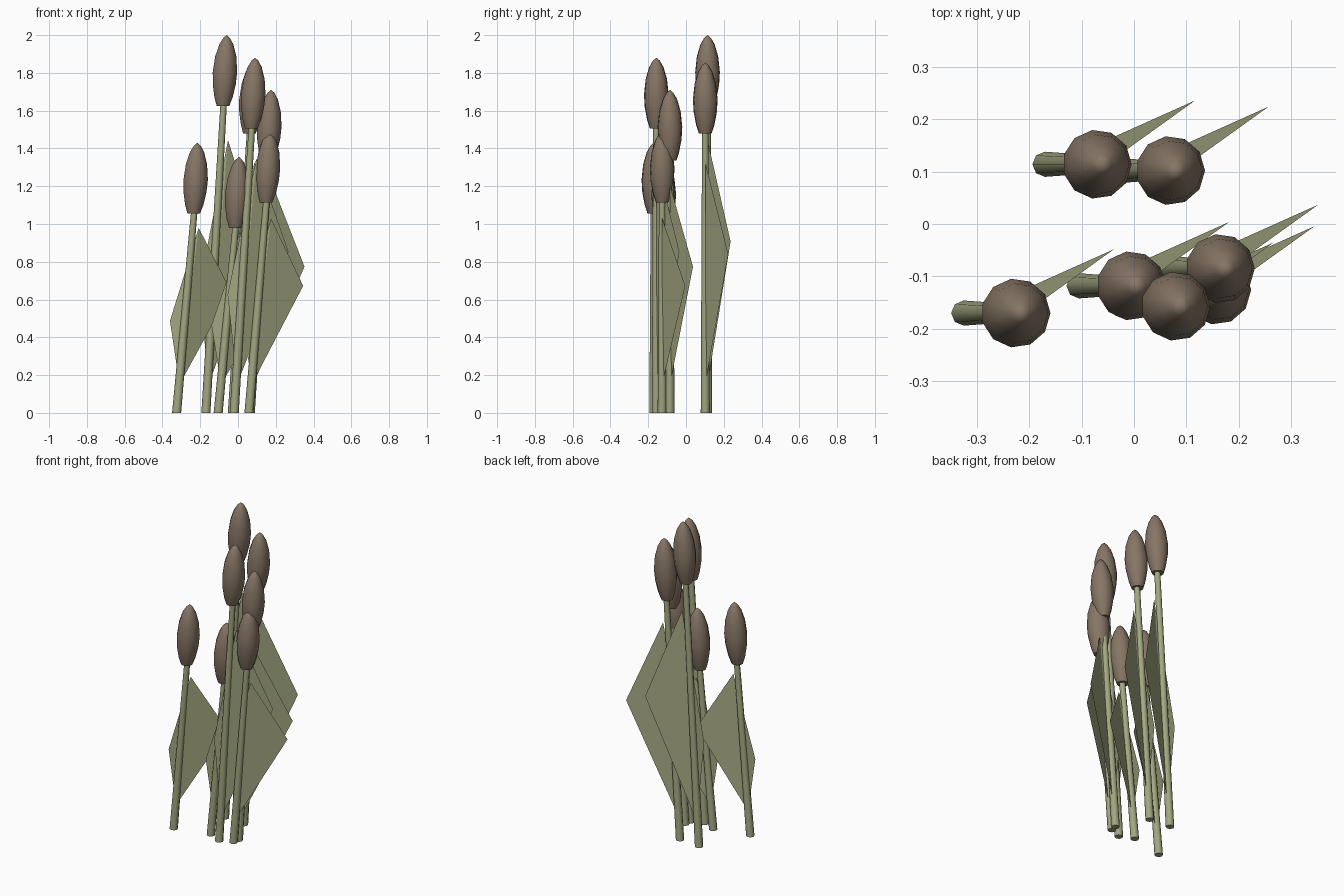
import bpy, bmesh, math
from mathutils import Vector

cube = bpy.data.objects.get("Cube")
if cube:
    bpy.data.objects.remove(cube, do_unlink=True)


def material(name, rgb):
    m = bpy.data.materials.new(name)
    m.use_nodes = True
    m.diffuse_color = (*rgb, 1)
    m.node_tree.nodes["Principled BSDF"].inputs["Base Color"].default_value = (*rgb, 1)
    return m


GREEN = material("reed_green", (0.37, 0.39, 0.22))
BROWN = material("seed_head_brown", (0.24, 0.18, 0.13))
LEAN = 0.10
HEAD_HEIGHT = 0.375
# Radius of the seed head against its relative height
HEAD_PROFILE = [(0, 0.034), (0.12, 0.049), (0.3, 0.062), (0.48, 0.066),
                (0.7, 0.057), (0.87, 0.038), (0.96, 0.018)]


def finish(name, bm, mat, smooth):
    mesh = bpy.data.meshes.new(name)
    if smooth:
        bmesh.ops.recalc_face_normals(bm, faces=bm.faces[:])
    bm.to_mesh(mesh)
    bm.free()
    mesh.materials.append(mat)
    ob = bpy.data.objects.new(name, mesh)
    bpy.context.collection.objects.link(ob)
    if smooth:
        bpy.ops.object.select_all(action='DESELECT')
        ob.select_set(True)
        bpy.context.view_layer.objects.active = ob
        bpy.ops.object.shade_smooth_by_angle(angle=math.radians(50))
    return ob


def ring(bm, centre, radius, sides):
    return [bm.verts.new(centre + Vector((radius * math.cos(a), radius * math.sin(a), 0)))
            for a in (math.tau * i / sides for i in range(sides))]


def bridge(bm, low, high):
    for i in range(len(low)):
        j = (i + 1) % len(low)
        bm.faces.new((low[i], low[j], high[j], high[i]))


def stem(name, x, y, length):
    bm = bmesh.new()
    low = ring(bm, Vector((x - LEAN, y, 0)), 0.024, 8)
    high = ring(bm, Vector((x - 0.005, y, length + 0.03)), 0.017, 8)
    bridge(bm, low, high)
    bm.faces.new(low[::-1])
    bm.faces.new(high)
    finish(name, bm, GREEN, True)


def seed_head(name, x, y, z):
    bm = bmesh.new()
    rings = [ring(bm, Vector((x + 0.02 * (t - 0.5), y, z + HEAD_HEIGHT * t)), r, 11)
             for t, r in HEAD_PROFILE]
    for low, high in zip(rings, rings[1:]):
        bridge(bm, low, high)
    bm.faces.new(rings[0][::-1])
    tip = bm.verts.new((x + 0.01, y, z + HEAD_HEIGHT))
    top = rings[-1]
    for i in range(len(top)):
        bm.faces.new((top[i], top[(i + 1) % len(top)], tip))
    finish(name, bm, BROWN, True)


def leaf(name, x, y, length):
    # Two triangles folded along the stem
    bm = bmesh.new()
    bottom = bm.verts.new((x - 0.085, y, 0.15))
    top = bm.verts.new((x + 0.017, y, 0.12 + 0.815 * length))
    outer = bm.verts.new((x + 0.187, y + 0.122, 0.16 + 0.46 * length))
    inner = bm.verts.new((x - 0.135, y, 0.16 + 0.31 * length))
    bm.faces.new((bottom, outer, top))
    bm.faces.new((bottom, top, inner))
    finish(name, bm, GREEN, False)


# Head x, head y and stem length of every reed
REEDS = [(-0.07, 0.114, 1.625), (0.07, 0.102, 1.48), (0.165, -0.085, 1.335),
         (0.08, -0.157, 1.505), (0.158, -0.126, 1.115), (-0.005, -0.118, 0.98),
         (-0.225, -0.17, 1.055)]
for n, (x, y, length) in enumerate(REEDS, 1):
    stem(f"reed_stem_{n}", x, y, length)
    seed_head(f"seed_head_{n}", x, y, length)
    leaf(f"reed_leaf_{n}", x, y, length)
